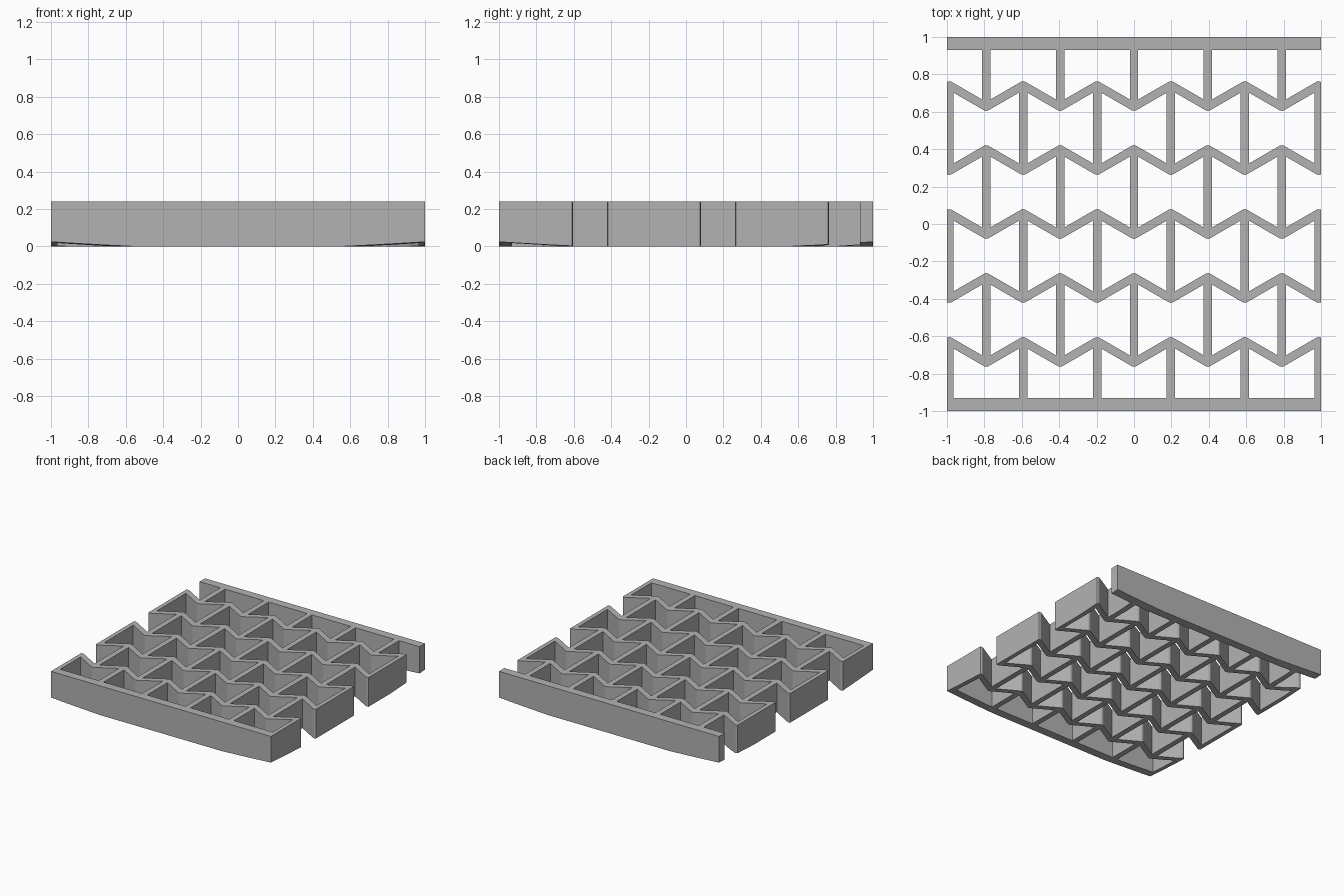
import bpy, bmesh
from mathutils import Matrix

if "Cube" in bpy.data.objects:
    bpy.data.objects.remove(bpy.data.objects["Cube"])

HALF, HEIGHT = 1.0, 0.24
STEP = 0.1975            # half a zigzag period
WALL = 0.0225            # half the wall thickness
RISE = STEP * 0.577      # 30 degree slope
ROW_GAP = 0.342
RAIL = 0.93              # inner edge of the end rails

grey = bpy.data.materials.new("grey_plastic")
grey.use_nodes = True
grey.diffuse_color = (0.45, 0.45, 0.45, 1)
grey.node_tree.nodes["Principled BSDF"].inputs["Base Color"].default_value = (0.45, 0.45, 0.45, 1)


def prism(bm, outline):
    """Extrude a closed outline past both ends of the slab; it is trimmed later."""
    face = bm.faces.new([bm.verts.new((x, y, -0.1)) for x, y in outline])
    top = bmesh.ops.extrude_face_region(bm, geom=[face])["geom"]
    bmesh.ops.translate(bm, vec=(0, 0, HEIGHT + 0.2),
                        verts=[v for v in top if isinstance(v, bmesh.types.BMVert)])


def block(bm, x0, x1, y0, y1):
    prism(bm, [(x0, y0), (x1, y0), (x1, y1), (x0, y1)])


def zigzag(bm, y, parity):
    """Wavy wall with softened outer tips and sharp inner corners."""
    upper, lower = [], []
    for i in range(-6, 7):
        side = 1 if (i + parity) % 2 else -1
        x, yc = i * STEP, y + side * RISE / 2
        tip = [(x + dx * WALL, yc + side * dy * WALL)
               for dx, dy in ((-0.5, 0.866), (0, 1), (0.5, 0.866))]
        inner = [(x, yc - side * WALL * 1.155)]
        upper += tip if side > 0 else inner
        lower += inner if side > 0 else tip
    prism(bm, lower + upper[::-1])


def make_object(name, bm):
    bmesh.ops.recalc_face_normals(bm, faces=bm.faces)
    mesh = bpy.data.meshes.new(name)
    bm.to_mesh(mesh)
    bm.free()
    mesh.materials.append(grey)
    obj = bpy.data.objects.new(name, mesh)
    bpy.context.collection.objects.link(obj)
    return obj


# Lattice: five zigzag walls, the struts between them, two end rails
bm = bmesh.new()
for row in range(5):
    zigzag(bm, (2 - row) * ROW_GAP, row % 2)
for gap in range(6):
    y_top = (3 - gap) * ROW_GAP + RISE / 2 if gap else 0.96
    y_low = (2 - gap) * ROW_GAP - RISE / 2 if gap < 5 else -0.96
    for i in range(-5, 6):
        if (i + gap) % 2 == 0:
            block(bm, i * STEP - WALL, i * STEP + WALL, y_low, y_top)
block(bm, -1.1, 1.1, RAIL, 1.1)
block(bm, -1.1, 1.1, -1.1, -RAIL)
lattice = make_object("lattice_panel", bm)

# Square envelope trims the sides and the top
bm = bmesh.new()
bmesh.ops.create_cube(bm, size=2, matrix=Matrix.Translation((0, 0, HEIGHT / 2 - 0.025))
                      @ Matrix.Diagonal((HALF, HALF, HEIGHT / 2 + 0.025, 1)))
square = make_object("square_trimmer", bm)

# Wide cone lifts the underside slightly at the four corners
bm = bmesh.new()
bmesh.ops.create_cone(bm, cap_ends=True, segments=96, radius1=1.14, radius2=5.53,
                      depth=0.4, matrix=Matrix.Translation((0, 0, 0.2)))
cone = make_object("underside_trimmer", bm)

bpy.context.view_layer.objects.active = lattice
for cutter in (square, cone):
    cutter.hide_render = True
    mod = lattice.modifiers.new("trim", "BOOLEAN")
    mod.operation = "INTERSECT"
    mod.solver = "EXACT"
    mod.use_self = cutter is square
    mod.object = cutter
    bpy.ops.object.modifier_apply(modifier=mod.name)
    bpy.data.objects.remove(cutter)
